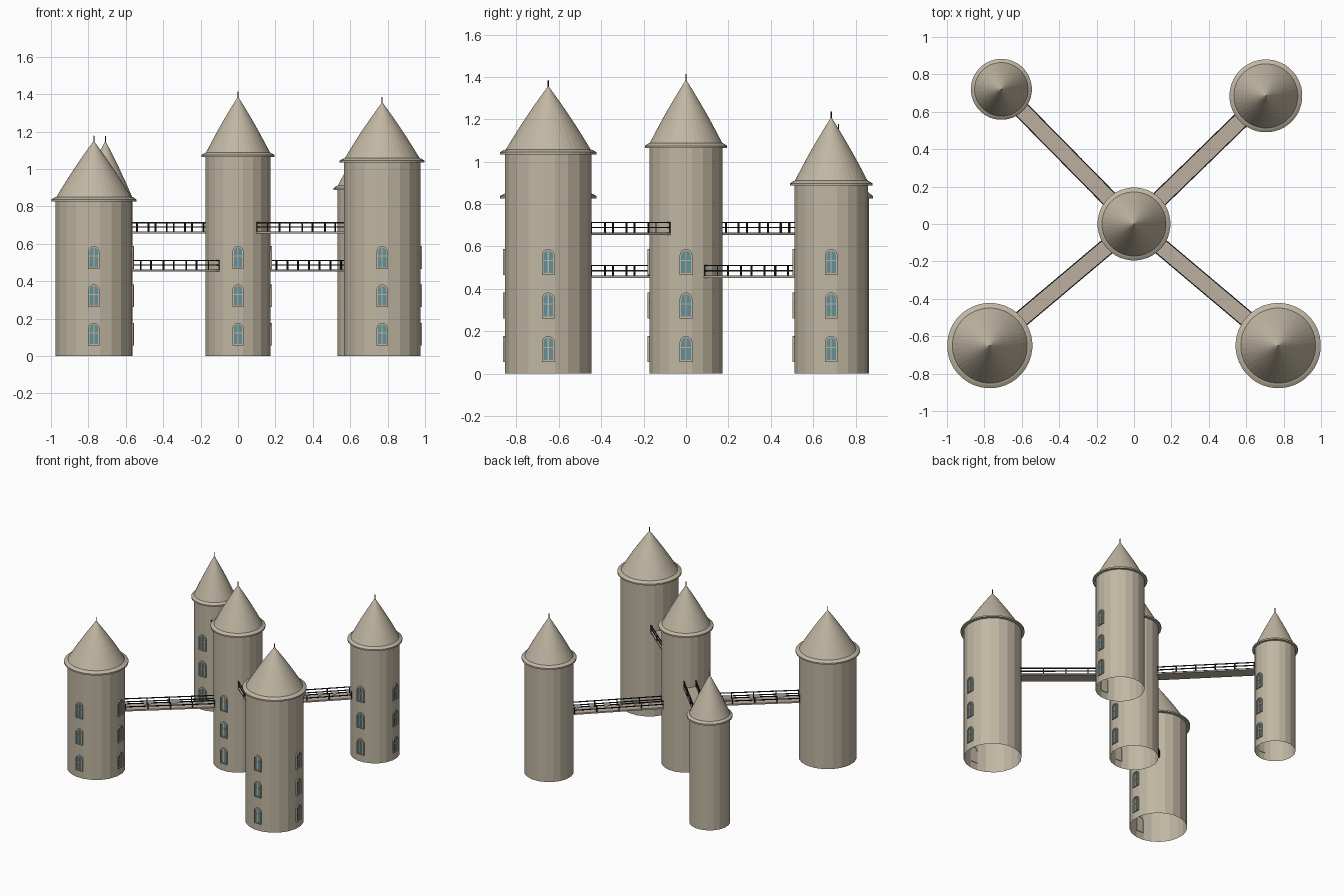
import bpy, bmesh, math
from mathutils import Matrix, Vector

if "Cube" in bpy.data.objects:
    bpy.data.objects.remove(bpy.data.objects["Cube"])


def material(name, rgb):
    m = bpy.data.materials.new(name)
    m.diffuse_color = (*rgb, 1)
    m.use_nodes = True
    m.node_tree.nodes["Principled BSDF"].inputs["Base Color"].default_value = m.diffuse_color
    return m


STONE = material("warm_stone", (0.53, 0.47, 0.365))
PLANK = material("bridge_plank", (0.50, 0.43, 0.35))
IRON = material("dark_iron", (0.015, 0.017, 0.02))
GLASS = material("blue_glass", (0.13, 0.28, 0.31))


def finish(name, bm, mats, normals=True):
    if normals:
        bmesh.ops.recalc_face_normals(bm, faces=bm.faces)
    me = bpy.data.meshes.new(name)
    bm.to_mesh(me)
    bm.free()
    for m in mats:
        me.materials.append(m)
    ob = bpy.data.objects.new(name, me)
    bpy.context.collection.objects.link(ob)
    return ob


def lathe(name, profile, sides, mat, x, y):
    """Spin a (radius, height) profile, half a side off so a flat face looks along each axis."""
    bm = bmesh.new()
    rings = []
    for r, z in profile:
        if r == 0:
            rings.append([bm.verts.new((x, y, z))] * sides)
        else:
            angles = [(k + 0.5) * math.tau / sides for k in range(sides)]
            rings.append([bm.verts.new((x + r * math.cos(a), y + r * math.sin(a), z)) for a in angles])
    for low, high in zip(rings, rings[1:]):
        for k in range(sides):
            n = (k + 1) % sides
            bm.faces.new(list(dict.fromkeys((low[k], low[n], high[n], high[k]))))
    return finish(name, bm, [mat], False)


def box(bm, centre, size, index=0):
    made = bmesh.ops.create_cube(bm, size=1, matrix=Matrix.Translation(centre) @ Matrix.Diagonal((*size, 1)))
    for f in {f for v in made["verts"] for f in v.link_faces}:
        f.material_index = index


def arch(half, bottom, top):
    """Outline of a round-headed window in the local x-z plane."""
    spring = top - half
    pts = [(-half, bottom), (half, bottom)]
    return pts + [(half * math.cos(a), spring + half * math.sin(a))
                  for a in (k * math.pi / 8 for k in range(9))]


def add_window(bm, z, matrix):
    """Arched stone frame, glass pane and glazing bars; outward is local -y."""
    part = bmesh.new()
    outer, inner = arch(0.030, z, z + 0.122), arch(0.0225, z + 0.008, z + 0.114)
    depth = 0.009
    rows = [[part.verts.new((x, d, h)) for x, h in pts]
            for pts, d in ((outer, 0.004), (outer, -depth), (inner, -depth), (inner, -0.002))]
    n = len(outer)
    for a, b in zip(rows, rows[1:]):
        for k in range(n):
            part.faces.new((a[k], a[(k + 1) % n], b[(k + 1) % n], b[k]))
    pane = part.faces.new(rows[3])
    pane.material_index = 1
    box(part, (0, -0.004, z + 0.061), (0.005, 0.004, 0.104))
    box(part, (0, -0.004, z + 0.068), (0.044, 0.004, 0.005))
    bmesh.ops.recalc_face_normals(part, faces=part.faces)
    part.transform(matrix)
    tmp = bpy.data.meshes.new("tmp")
    part.to_mesh(tmp)
    part.free()
    bm.from_mesh(tmp)
    bpy.data.meshes.remove(tmp)


def tower(label, x, y, r, eave_r, eave_z):
    # open-bottomed wall
    lathe(label + "_wall", [(r, 0), (r, eave_z)], 20, STONE, x, y)
    # roof with a projecting lip and a slightly bowed cone
    height = 0.318
    profile = [(r * 0.97, eave_z - 0.006), (eave_r, eave_z - 0.006), (eave_r, eave_z + 0.005),
               (eave_r * 0.93, eave_z + 0.014)]
    base = eave_z + 0.018
    for k in range(6):
        t = k / 6
        radius = eave_r * (0.88 * (1 - t) + 0.025 * math.sin(math.pi * t))
        profile.append((radius, base + t * (height - 0.018)))
    profile.append((0, eave_z + height))
    lathe(label + "_roof", profile, 40, STONE, x, y)
    # finial spike
    tip = eave_z + height
    lathe(label + "_spike", [(0.003, tip - 0.015), (0.003, tip + 0.026), (0, tip + 0.027)], 8, IRON, x, y)
    # three rows of windows on the front and right
    bm = bmesh.new()
    face_r = r * math.cos(math.pi / 20)
    for turn in (0, math.pi / 2):
        place = Matrix.Translation((x, y, 0)) @ Matrix.Rotation(turn, 4, "Z") @ Matrix.Translation((0, -face_r, 0))
        for row in range(3):
            add_window(bm, 0.056 + 0.205 * row, place)
    finish(label + "_windows", bm, [STONE, GLASS], False)


def bridge(label, x, y, r, z):
    """Deck with two iron railings, running from the central tower to the one at x, y."""
    start, end = 0.163, math.hypot(x, y) - r * 0.97
    length, mid = end - start, (start + end) / 2
    turn = Matrix.Rotation(math.atan2(y, x), 4, "Z")
    deck = bmesh.new()
    box(deck, (mid, 0, z + 0.005), (length, 0.09, 0.011))
    deck.transform(turn)
    finish(label + "_deck", deck, [PLANK])
    rails = bmesh.new()
    gaps = math.ceil(length / 0.165)
    for side in (-0.0425, 0.0425):
        for h in (0.034, 0.058):
            box(rails, (mid, side, z + h), (length, 0.006, 0.006))
        for k in range(gaps + 1):
            px = start + 0.004 + k * (length - 0.008) / gaps
            box(rails, (px, side, z + 0.034), (0.007, 0.007, 0.052))
    rails.transform(turn)
    finish(label + "_railing", rails, [IRON])


tower("central_tower", 0, 0, 0.175, 0.195, 1.07)

# label, x, y, wall radius, eave radius, eave height, bridge height
OUTER = [
    ("front_right", 0.771, -0.65, 0.207, 0.228, 1.04, 0.655),
    ("front_left", -0.771, -0.65, 0.207, 0.228, 0.833, 0.452),
    ("back_right", 0.705, 0.685, 0.176, 0.195, 0.893, 0.452),
    ("back_left", -0.709, 0.72, 0.146, 0.163, 0.833, 0.655),
]
for label, x, y, r, eave_r, eave_z, bridge_z in OUTER:
    tower(label + "_tower", x, y, r, eave_r, eave_z)
    bridge(label + "_bridge", x, y, r, bridge_z)
